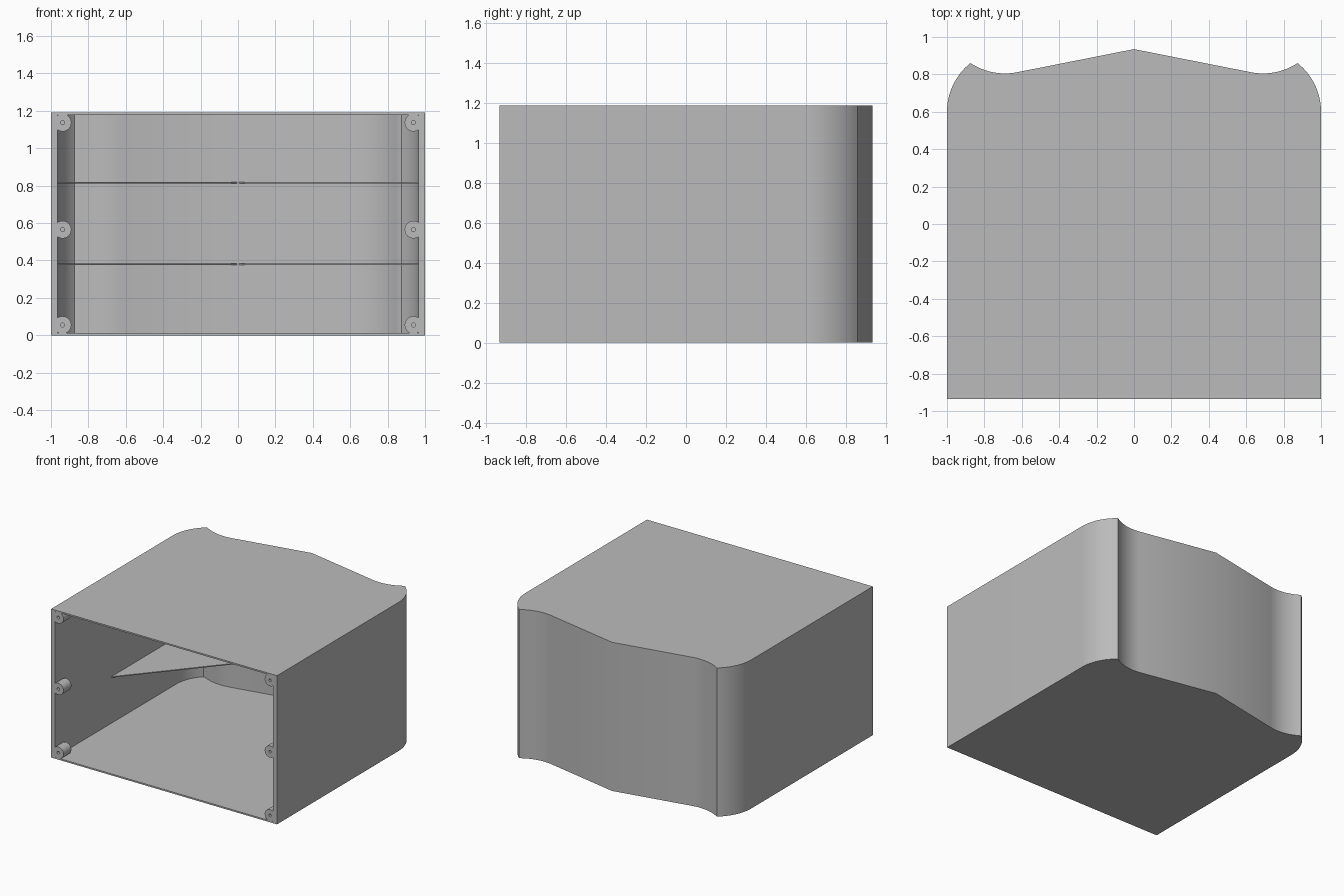
import bpy
import bmesh
import math

if "Cube" in bpy.data.objects:
    bpy.data.objects.remove(bpy.data.objects["Cube"], do_unlink=True)

HEIGHT = 1.19
FRONT = -0.935
SIDE_WALL = 0.035
PLATE = 0.012

grey = bpy.data.materials.new("plain grey")
grey.use_nodes = True
grey.diffuse_color = (0.5, 0.5, 0.5, 1)
grey.node_tree.nodes["Principled BSDF"].inputs["Base Color"].default_value = (0.5, 0.5, 0.5, 1)


def arc(cx, cy, r, a0, a1, n=14):
    return [(cx + r * math.cos(a0 + (a1 - a0) * i / n),
             cy + r * math.sin(a0 + (a1 - a0) * i / n)) for i in range(n + 1)]


def half_back(t):
    """Left half of the back wall outline, set inward by t, ending at the ridge."""
    cusp_x = 0.875
    corner_r, hollow_r = 0.333 - t, 0.335 + t
    corner = arc(0.667, 0.6, corner_r, 0, math.acos((cusp_x - 0.667) / corner_r))
    slope = math.atan(0.2)
    start = -math.acos((cusp_x - 0.69) / hollow_r)
    hollow = arc(0.69, 1.14, hollow_r, start, -math.pi / 2 - slope)
    return corner + hollow[1:] + [(0, 0.935 - t / math.cos(slope))]


def prism(name, points, z0, z1):
    bm = bmesh.new()
    base = bm.faces.new([bm.verts.new((x, y, z0)) for x, y in points])
    top = bmesh.ops.extrude_face_region(bm, geom=[base])["geom"]
    moved = [v for v in top if isinstance(v, bmesh.types.BMVert)]
    bmesh.ops.translate(bm, verts=moved, vec=(0, 0, z1 - z0))
    bmesh.ops.recalc_face_normals(bm, faces=bm.faces)
    mesh = bpy.data.meshes.new(name)
    bm.to_mesh(mesh)
    bm.free()
    obj = bpy.data.objects.new(name, mesh)
    bpy.context.collection.objects.link(obj)
    mesh.materials.append(grey)
    return obj


def outline(t, front):
    left = [(1 - t, front)] + half_back(t)
    return left + [(-x, y) for x, y in reversed(left[:-1])]


def rod(name, x, z, radius, y0, y1):
    bpy.ops.mesh.primitive_cylinder_add(vertices=32, radius=radius, depth=y1 - y0,
                                        location=(x, (y0 + y1) / 2, z),
                                        rotation=(math.pi / 2, 0, 0))
    obj = bpy.context.object
    obj.name = name
    obj.data.materials.append(grey)
    return obj


def combine(target, tool, operation):
    mod = target.modifiers.new(operation.lower(), "BOOLEAN")
    mod.operation = operation
    mod.solver = "EXACT"
    mod.object = tool
    bpy.context.view_layer.objects.active = target
    bpy.ops.object.modifier_apply(modifier=mod.name)
    bpy.data.objects.remove(tool, do_unlink=True)


def smooth(obj):
    bpy.ops.object.select_all(action="DESELECT")
    obj.select_set(True)
    bpy.context.view_layer.objects.active = obj
    bpy.ops.object.shade_smooth_by_angle(angle=math.radians(30))


# Hollow housing, open at the front
housing = prism("housing", outline(0, FRONT), 0, HEIGHT)
cavity = prism("cavity_cutter", outline(SIDE_WALL, FRONT - 0.1), PLATE, HEIGHT - PLATE)
combine(housing, cavity, "DIFFERENCE")

# Screw bosses with blind holes along both side walls
for x in (-0.938, 0.938):
    for z in (0.055, 0.565, 1.137):
        combine(housing, rod("boss", x, z, 0.047, FRONT, FRONT + 0.1), "UNION")
        combine(housing, rod("hole_cutter", x, z, 0.011, FRONT - 0.05, FRONT + 0.08),
                "DIFFERENCE")
smooth(housing)

# Thin triangular gusset plates between the side walls and the back ridge
for level, z in (("lower", 0.381), ("upper", 0.815)):
    for side, sign in (("left", 1), ("right", -1)):
        points = [(0.97, -0.23)] + half_back(SIDE_WALL - 0.005)
        prism(f"{level}_{side}_gusset", [(sign * x, y) for x, y in points],
              z - 0.004, z + 0.004)
